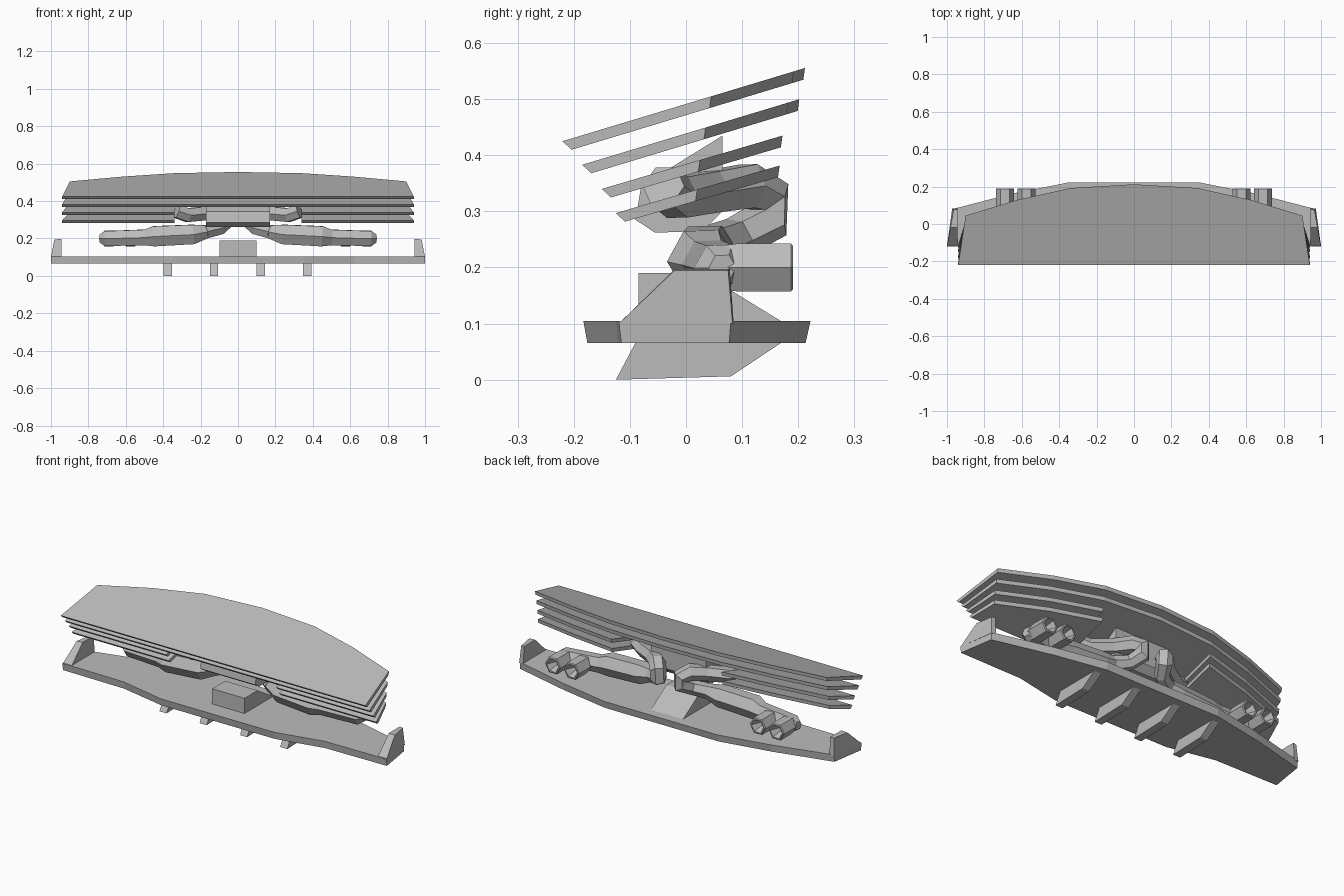
import bpy
import bmesh
import math
from mathutils import Vector

cube = bpy.data.objects.get("Cube")
if cube:
    bpy.data.objects.remove(cube)

grey = bpy.data.materials.new("mid_grey")
grey.use_nodes = True
GREY = (0.5, 0.5, 0.5, 1)
grey.diffuse_color = GREY
grey.node_tree.nodes["Principled BSDF"].inputs["Base Color"].default_value = GREY


def loft(name, rings):
    """Skin a list of equal-length point rings and cap both ends."""
    bm = bmesh.new()
    loops = [[bm.verts.new(p) for p in ring] for ring in rings]
    n = len(loops[0])
    for a, b in zip(loops, loops[1:]):
        for i in range(n):
            j = (i + 1) % n
            bm.faces.new((a[i], a[j], b[j], b[i]))
    bm.faces.new(loops[0])
    bm.faces.new(loops[-1])
    bmesh.ops.recalc_face_normals(bm, faces=bm.faces)
    mesh = bpy.data.meshes.new(name)
    bm.to_mesh(mesh)
    bm.free()
    mesh.materials.append(grey)
    obj = bpy.data.objects.new(name, mesh)
    bpy.context.collection.objects.link(obj)
    return obj


def mirror(obj):
    obj.modifiers.new("Mirror", 'MIRROR')
    return obj


def side_profile(name, profile, x0, x1):
    """Extrude a (y, z) profile along x."""
    return loft(name, [[(x, y, z) for y, z in profile] for x in (x0, x1)])


def hex_ring(centre, direction, radius):
    d = Vector(direction).normalized()
    up = Vector((0, 0, 1)) if abs(d.z) < 0.8 else Vector((0, -1, 0))
    side = d.cross(up).normalized()
    up = side.cross(d)
    c = Vector(centre)
    return [c + radius * (math.cos(a) * side + math.sin(a) * up)
            for a in (math.radians(60 * i) for i in range(6))]


def pipe(name, stations):
    """Hexagonal pipe through (x, y, z, radius) stations."""
    pts = [Vector(s[:3]) for s in stations]
    last = len(pts) - 1
    rings, side, prev = [], None, None
    for i, p in enumerate(pts):
        d = (pts[min(i + 1, last)] - pts[max(i - 1, 0)]).normalized()
        if side is None:
            side = d.cross(Vector((0, 0, 1))).normalized()
        else:
            side = prev.rotation_difference(d) @ side
        prev = d
        up = side.cross(d)
        rings.append([p + stations[i][3] * (math.cos(k * math.pi / 3) * side
                                            + math.sin(k * math.pi / 3) * up)
                      for k in range(6)])
    return loft(name, rings)


# Tilted wing slats: front y, side corner y, front height, slope, inner end
ARC = [(0.62, 0.085), (0.34, 0.147), (0, 0.167)]


def slat(name, front, corner, height, slope, inner):
    arc = [(0.9, corner)] + [(x, corner + rise) for x, rise in ARC if x >= inner]
    rings = []
    for drop, inset, back in ((0, 0, 0), (0.02, 0.016, 0.003)):
        outline = [(inner, front + inset), (0.94, front + inset)]
        outline += [(x, y - back) for x, y in arc]
        rings.append([(x, y, height + slope * (y - front) - drop)
                      for x, y in outline])
    if inner:
        return mirror(loft(name, rings))
    # Full-width slats use the whole outline
    full = [[(-x, y, z) for x, y, z in reversed(r[1:-1])] for r in rings]
    return loft(name, [r[1:] + f for r, f in zip(rings, full)])


slat("top_slat", -0.22, 0.045, 0.425, 0.302, 0)
slat("second_slat", -0.185, 0.035, 0.383, 0.302, 0)
slat("third_slats", -0.15, 0.025, 0.34, 0.295, 0.34)
slat("lowest_slats", -0.125, 0.02, 0.297, 0.29, 0.34)

# Floor plate with a stepped front edge and curved back edge
half = [(0.35, -0.183), (0.62, -0.125), (1.0, -0.12),
        (0.97, 0.08), (0.64, 0.165), (0.35, 0.222)]
outline = half + [(-x, y) for x, y in reversed(half)]
loft("floor_plate", [
    [(x, y * 0.96, 0.065) for x, y in outline],
    [(x, y, 0.105) for x, y in outline]])

# Upright end plates
mirror(loft("end_plates", [
    [(0.945, -0.12, 0.1), (1.0, -0.12, 0.1), (0.972, 0.083, 0.1), (0.945, 0.085, 0.1)],
    [(0.945, -0.02, 0.197), (0.982, -0.02, 0.195), (0.965, 0.075, 0.195), (0.945, 0.078, 0.197)]]))

# Fins under the floor
for i, x in enumerate((-0.375, -0.128, 0.122, 0.37)):
    side_profile(f"floor_fin_{i + 1}",
                 [(-0.125, 0), (0.08, 0.006), (0.17, 0.066), (-0.09, 0.066)],
                 x - 0.022, x + 0.022)

# Wedge block on the floor
side_profile("floor_wedge", [(-0.085, 0.1), (-0.085, 0.19), (0.03, 0.19), (0.17, 0.104)],
             -0.1, 0.1)

# Central mount below the wing
side_profile("central_mount",
             [(-0.09, 0.285), (-0.055, 0.262), (0.03, 0.265), (0.065, 0.3),
              (0.065, 0.435), (-0.08, 0.345)], -0.17, 0.17)

# Exhaust runs: header, rear loop, silencer and outer chamber
mirror(pipe("exhaust_pipes", [
    (0.33, -0.04, 0.345, 0.04), (0.27, -0.015, 0.325, 0.042),
    (0.17, 0.045, 0.335, 0.042), (0.1, 0.11, 0.345, 0.045),
    (0.068, 0.148, 0.325, 0.042), (0.068, 0.148, 0.285, 0.042),
    (0.1, 0.09, 0.253, 0.038), (0.18, 0.045, 0.235, 0.042)]))
mirror(pipe("silencers", [
    (0.17, 0.05, 0.236, 0.04), (0.24, 0.035, 0.222, 0.06),
    (0.45, 0.028, 0.212, 0.062), (0.5, 0.04, 0.206, 0.048),
    (0.71, 0.06, 0.2, 0.046), (0.738, 0.065, 0.2, 0.025)]))

# Paired hexagonal tail pipes with hollow ends
for name, x in (("inner_tail_pipes", 0.575), ("outer_tail_pipes", 0.69)):
    mirror(loft(name, [hex_ring((x, y, 0.2), (0, 1, 0), r) for y, r in (
        (0.06, 0.044), (0.09, 0.049), (0.187, 0.049), (0.191, 0.044),
        (0.191, 0.037), (0.13, 0.012))]))
